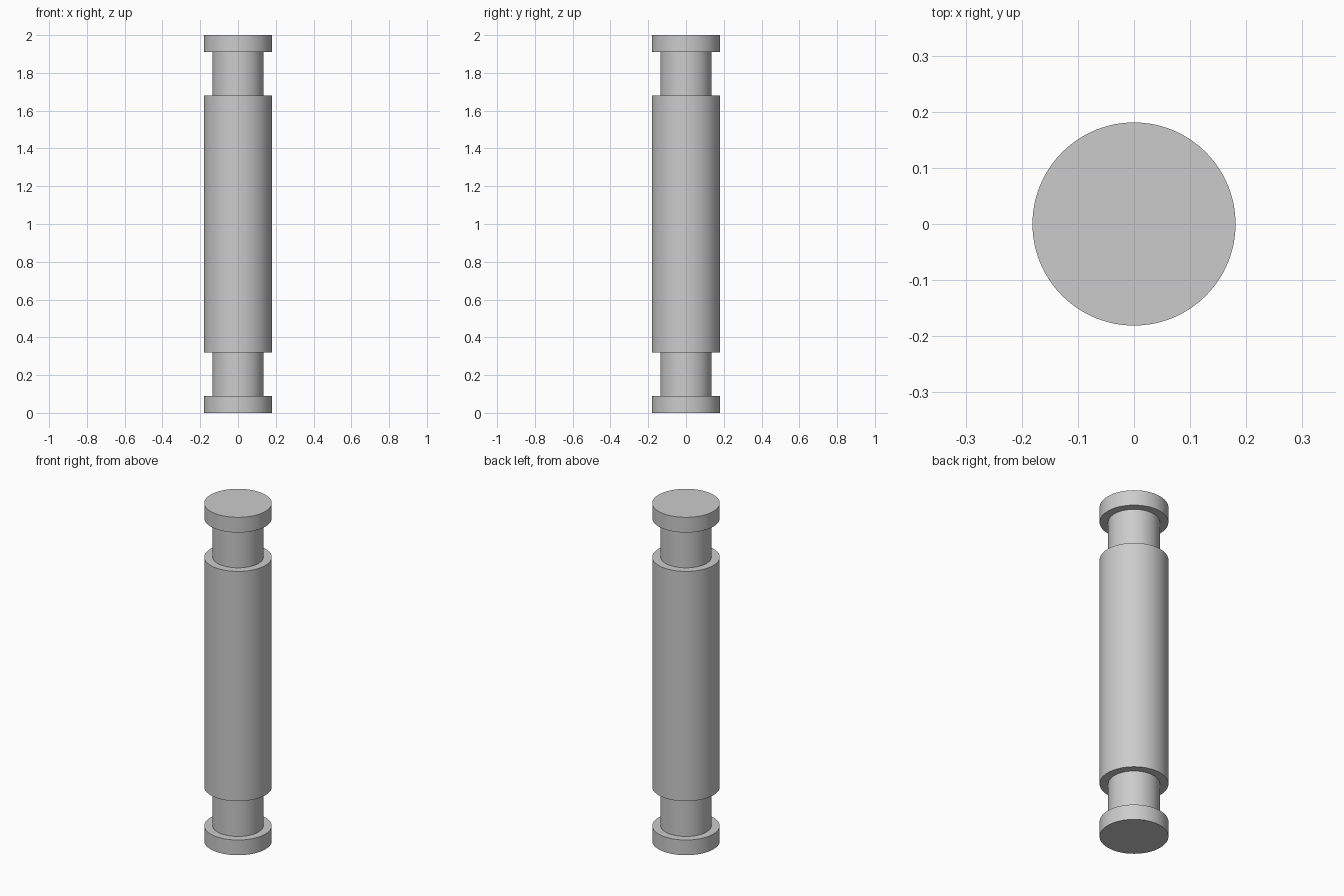
import bpy, bmesh, math

cube = bpy.data.objects.get("Cube")
if cube:
    bpy.data.objects.remove(cube, do_unlink=True)

SEGMENTS = 96
WIDE, NECK = 0.181, 0.136

# Single grey metal
metal = bpy.data.materials.new("grey metal")
metal.use_nodes = True
colour = (0.6, 0.6, 0.6, 1)
metal.diffuse_color = colour
metal.node_tree.nodes["Principled BSDF"].inputs["Base Color"].default_value = colour

# Lower half of the profile: end flange, neck groove, body; mirrored for the top
lower = [(0, 0), (WIDE, 0), (WIDE, 0.09), (NECK, 0.09), (NECK, 0.32), (WIDE, 0.32)]
profile = lower + [(r, 2 - z) for r, z in reversed(lower)]

# Turn the profile into one closed grooved pin
bm = bmesh.new()
verts = [bm.verts.new((r, 0, z)) for r, z in profile]
edges = [bm.edges.new(pair) for pair in zip(verts, verts[1:])]
bmesh.ops.spin(bm, geom=verts + edges, cent=(0, 0, 0), axis=(0, 0, 1),
               angle=math.tau, steps=SEGMENTS, use_merge=True)
bmesh.ops.remove_doubles(bm, verts=bm.verts, dist=0.0001)
# Dissolve the fans at both ends into flat caps
caps = [f for f in bm.faces if len(f.verts) == 3]
bmesh.ops.dissolve_faces(bm, faces=caps, use_verts=True)
bmesh.ops.recalc_face_normals(bm, faces=bm.faces)
mesh = bpy.data.meshes.new("grooved_pin")
bm.to_mesh(mesh)
bm.free()
mesh.materials.append(metal)

pin = bpy.data.objects.new("grooved_pin", mesh)
bpy.context.collection.objects.link(pin)
bpy.ops.object.select_all(action="DESELECT")
pin.select_set(True)
bpy.context.view_layer.objects.active = pin
bpy.ops.object.shade_smooth_by_angle(angle=math.radians(30))
